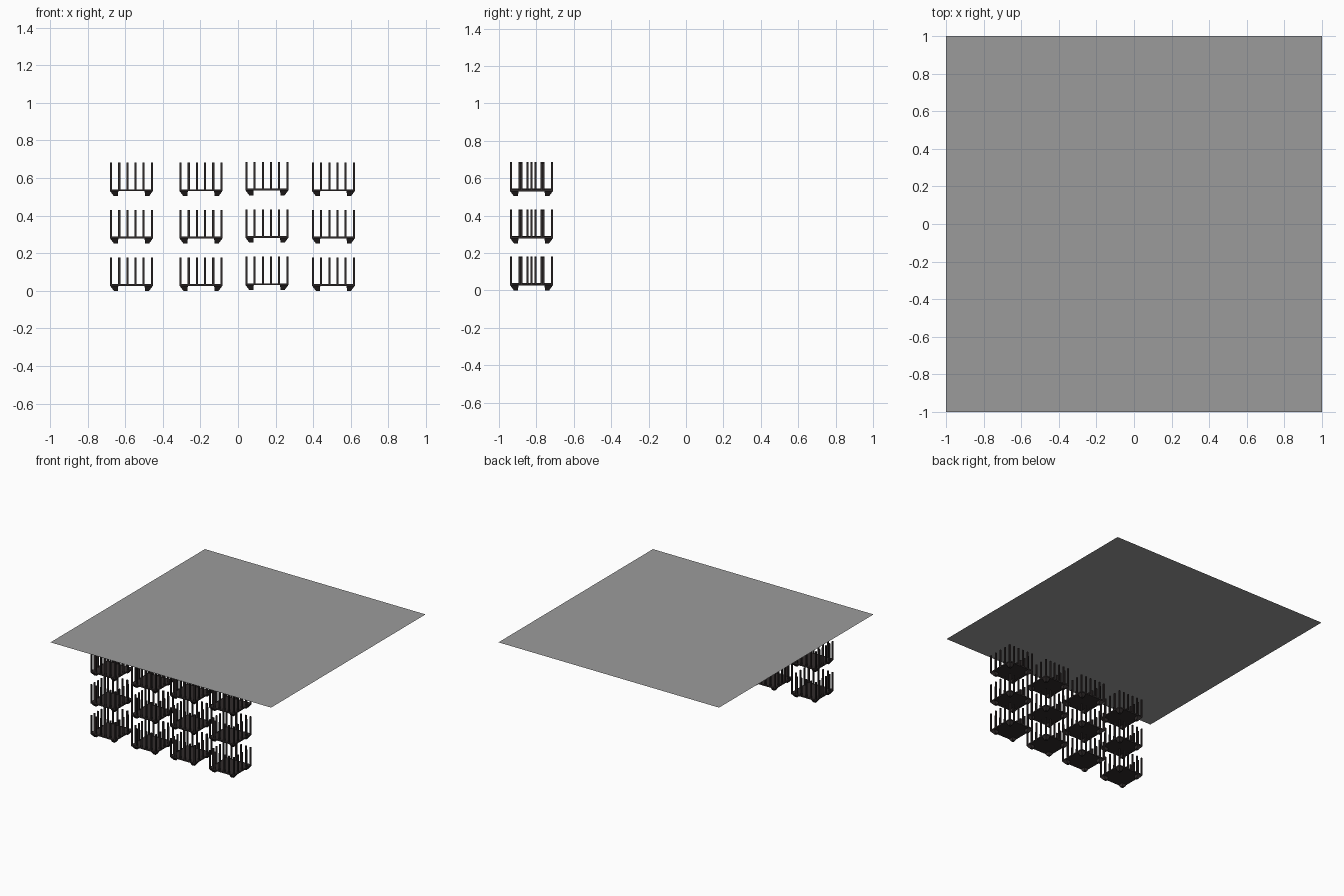
import bpy, bmesh
from mathutils import Vector, Matrix

if "Cube" in bpy.data.objects:
    bpy.data.objects.remove(bpy.data.objects["Cube"])


def material(name, rgb):
    m = bpy.data.materials.new(name)
    m.diffuse_color = (*rgb, 1)
    m.use_nodes = True
    m.node_tree.nodes["Principled BSDF"].inputs["Base Color"].default_value = m.diffuse_color
    return m


GREY = material("mid grey", (0.33, 0.33, 0.33))
DARK = material("dark brown black", (0.03, 0.024, 0.024))

HALF = 0.114        # half width of a crate
POST = 0.011        # post thickness
DECK_LOW, DECK_TOP, RIM = 0.026, 0.036, 0.178


def box(bm, lo, hi):
    lo, hi = Vector(lo), Vector(hi)
    size = hi - lo
    bmesh.ops.create_cube(bm, size=1, matrix=Matrix.Translation((lo + hi) / 2)
                          @ Matrix.Diagonal((*size, 1)))


def post(bm, x, y):
    h = POST / 2
    box(bm, (x - h, y - h, DECK_TOP - 0.003), (x + h, y + h, RIM))


def foot(bm, sx, sy):
    # wedge that slopes inwards from the outer corner
    vs = []
    for z, a, b in ((DECK_LOW + 0.001, HALF, 0.070), (0, 0.094, 0.072)):
        for p in (a, b):
            for q in (a, b):
                vs.append(bm.verts.new((sx * p, sy * q, z)))
    bmesh.ops.convex_hull(bm, input=vs)


def spread(n):
    e = HALF - POST / 2
    return [-e + 2 * e * i / (n - 1) for i in range(n)]


# one open crate: deck, corner feet and a fence of posts
bm = bmesh.new()
box(bm, (-HALF, -HALF, DECK_LOW), (HALF, HALF, DECK_TOP))
for sx in (-1, 1):
    for sy in (-1, 1):
        foot(bm, sx, sy)
edge = HALF - POST / 2
for p in spread(6):
    post(bm, p, -edge)
    post(bm, p, edge)
for p in spread(6)[1:-1]:
    post(bm, -edge, p)
for p in spread(5)[1:-1]:
    post(bm, edge, p)
bmesh.ops.recalc_face_normals(bm, faces=bm.faces)
crate = bpy.data.meshes.new("crate")
bm.to_mesh(crate)
bm.free()
crate.materials.append(DARK)

# crates stacked three high in four columns along the front
for c, (x, dz) in enumerate(((-0.567, 0), (-0.197, 0), (0.154, 0.004), (0.508, 0))):
    for level in range(3):
        o = bpy.data.objects.new(f"crate_{c + 1}_{level + 1}", crate)
        o.location = (x, -0.826, level * 0.252 + dz)
        bpy.context.collection.objects.link(o)

# flat sheet above everything
bpy.ops.mesh.primitive_plane_add(size=2, location=(0, 0, 0.713))
sheet = bpy.context.object
sheet.name = "flat_sheet"
sheet.data.materials.append(GREY)
